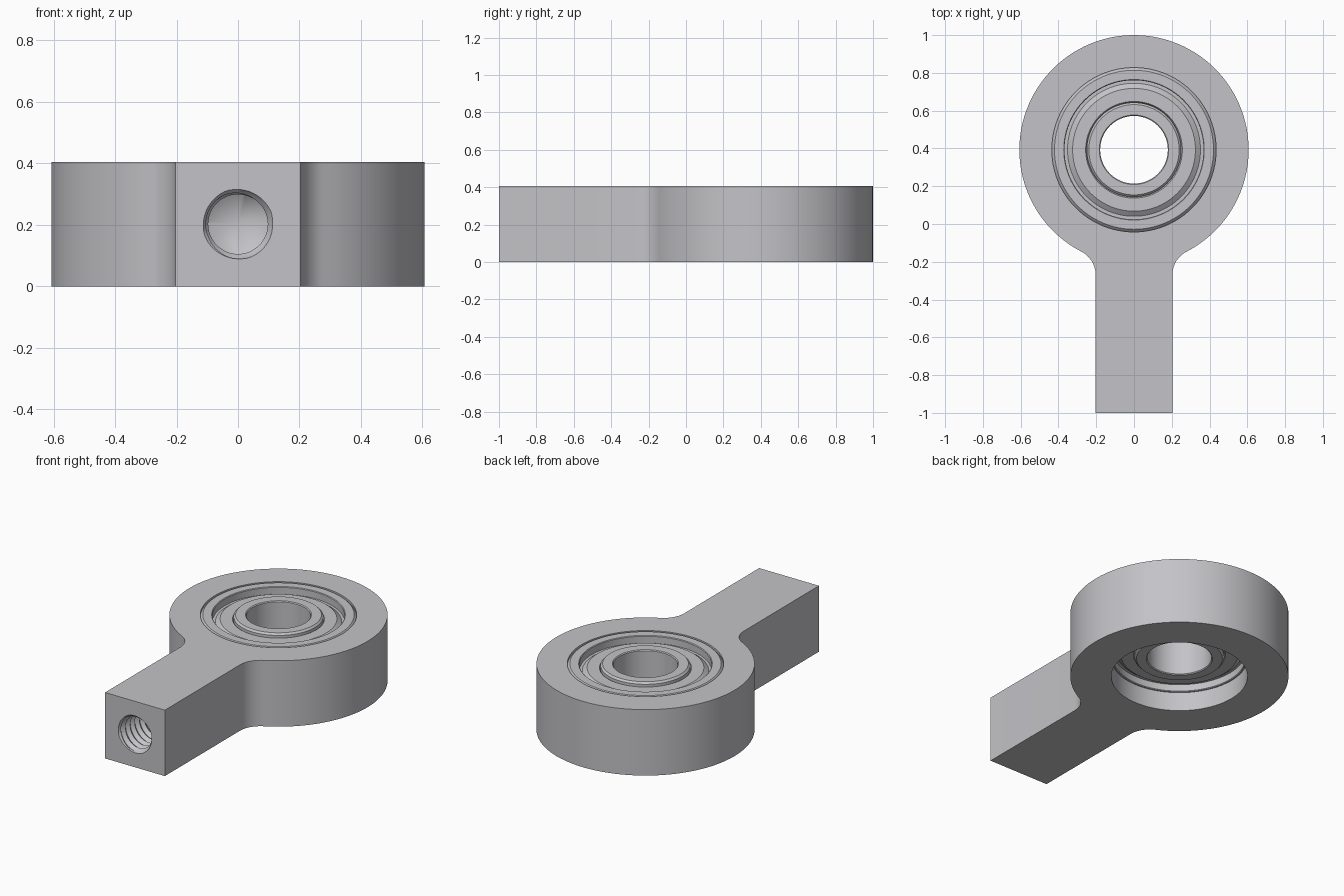
import bpy, bmesh
from math import sin, cos, pi, atan2, hypot, tan, radians

cube = bpy.data.objects.get("Cube")
if cube:
    bpy.data.objects.remove(cube, do_unlink=True)

steel = bpy.data.materials.new("steel_grey")
steel.use_nodes = True
colour = (0.55, 0.545, 0.57, 1)
steel.diffuse_color = colour
steel.node_tree.nodes["Principled BSDF"].inputs["Base Color"].default_value = colour

# Main sizes
HEIGHT, EYE_R, SHANK_W, FILLET_Y = 0.405, 0.607, 0.203, -0.27
EYE_Y = 1 - EYE_R
SEAT_R, SEAT_Z, LIP_R = 0.435, 0.115, 0.379
MID_Z, HALF = (HEIGHT + SEAT_Z) / 2, (HEIGHT - SEAT_Z) / 2


def finish(bm, name):
    bmesh.ops.recalc_face_normals(bm, faces=bm.faces)
    mesh = bpy.data.meshes.new(name)
    bm.to_mesh(mesh)
    bm.free()
    mesh.materials.append(steel)
    ob = bpy.data.objects.new(name, mesh)
    bpy.context.collection.objects.link(ob)
    return ob


def activate(ob):
    bpy.ops.object.select_all(action='DESELECT')
    ob.select_set(True)
    bpy.context.view_layer.objects.active = ob


def smooth(ob):
    activate(ob)
    bpy.ops.object.shade_smooth_by_angle(angle=radians(25))


def lathe(name, profile, segments=96):
    """Revolve a closed (radius, z) loop about the eye axis."""
    bm = bmesh.new()
    rings = [[bm.verts.new((r * cos(2 * pi * j / segments),
                            EYE_Y + r * sin(2 * pi * j / segments), z))
              for j in range(segments)] for r, z in profile]
    for a, b in zip(rings, rings[1:] + rings[:1]):
        for j in range(segments):
            k = (j + 1) % segments
            bm.faces.new((a[j], a[k], b[k], b[j]))
    return finish(bm, name)


def cylinder(name, r, z0, z1):
    bm = bmesh.new()
    bmesh.ops.create_cone(bm, cap_ends=True, segments=96, radius1=r, radius2=r, depth=z1 - z0)
    bmesh.ops.translate(bm, verts=bm.verts, vec=(0, EYE_Y, (z0 + z1) / 2))
    return finish(bm, name)


def cut(ob, cutter):
    cutter.hide_render = True
    mod = ob.modifiers.new("cut", 'BOOLEAN')
    mod.operation, mod.solver, mod.object = 'DIFFERENCE', 'EXACT', cutter
    activate(ob)
    bpy.ops.object.modifier_apply(modifier=mod.name)
    bpy.data.objects.remove(cutter, do_unlink=True)


def arc(cx, cy, r, a0, a1, n):
    return [(cx + r * cos(a0 + (a1 - a0) * i / n),
             cy + r * sin(a0 + (a1 - a0) * i / n)) for i in range(n + 1)]


# Body: round eye blended into a square shank
drop = EYE_Y - FILLET_Y
fillet_r = (SHANK_W ** 2 + drop ** 2 - EYE_R ** 2) / (2 * (EYE_R - SHANK_W))
fillet_x = SHANK_W + fillet_r
tangent = atan2(-drop, fillet_x)
half = [(SHANK_W, -1)]
half += arc(fillet_x, FILLET_Y, fillet_r, pi, pi + tangent, 10)
half += arc(0, EYE_Y, EYE_R, tangent, pi / 2, 48)[1:]
outline = half + [(-x, y) for x, y in reversed(half[:-1])]
bm = bmesh.new()
base = bm.faces.new([bm.verts.new((x, y, 0)) for x, y in outline])
top = bmesh.ops.extrude_face_region(bm, geom=[base])["geom"]
bmesh.ops.translate(bm, verts=[v for v in top if isinstance(v, bmesh.types.BMVert)],
                    vec=(0, 0, HEIGHT))
body = finish(bm, "rod_end_body")

# Stepped bore: bearing seat above a narrower lip
cut(body, cylinder("lip_cutter", LIP_R, -0.1, HEIGHT + 0.1))
cut(body, cylinder("seat_cutter", SEAT_R, SEAT_Z, HEIGHT + 0.1))


# Threaded blind hole: helical cutter with a chamfered mouth and drill tip
def thread_cutter(y0=-1.02, y1=-0.4, pitch=0.045, segments=48):
    mouth, minor, major = 0.115, 0.097, 0.112
    wave = [minor, (minor + major) / 2, major, (minor + major) / 2]
    steps = len(wave)
    bm = bmesh.new()

    def vert(j, y, r):
        a = 2 * pi * j / segments
        return bm.verts.new((r * cos(a), y, HEIGHT / 2 + r * sin(a)))

    first = [vert(j, y0, mouth) for j in range(segments)]
    last = [vert(j, y1, minor) for j in range(segments)]
    cache = {}

    def point(j, i):
        if j == segments:
            j, i = 0, i - steps
        y = y0 + pitch * (i / steps - j / segments)
        if y <= y0 + 1e-5:
            return first[j]
        if y >= y1 - 1e-5:
            return last[j]
        if (j, i) not in cache:
            cache[j, i] = vert(j, y, min(mouth, max(wave[i % steps], mouth - (y + 1))))
        return cache[j, i]

    rows = int((y1 - y0) / pitch * steps) + 3 * steps
    for i in range(rows):
        for j in range(segments):
            loop = (point(j, i), point(j + 1, i), point(j + 1, i + 1), point(j, i + 1))
            corners = list(dict.fromkeys(loop))
            if len(corners) > 2:
                bm.faces.new(corners)
    bm.faces.new(first)
    tip = bm.verts.new((0, y1 + minor / tan(radians(59)), HEIGHT / 2))
    for j in range(segments):
        bm.faces.new((last[j], last[(j + 1) % segments], tip))
    return finish(bm, "thread_cutter")


cut(body, thread_cutter())
smooth(body)


# Bearing races, symmetric about the bearing's middle plane
def race(name, r_in, r_out, bevel_in, bevel_out):
    upper = [(r_in, HALF - bevel_in), (r_in + bevel_in, HALF),
             (r_out - bevel_out, HALF), (r_out, HALF - bevel_out)]
    loop = upper + [(r, -z) for r, z in reversed(upper)]
    smooth(lathe(name, [(r, MID_Z + z) for r, z in loop]))


race("outer_race", 0.368, SEAT_R, 0.004, 0.014)
race("inner_race", 0.179, 0.25, 0.005, 0.011)

# Dished shields closing both sides between the races
for name, side in (("upper_shield", 1), ("lower_shield", -1)):
    dish = [(0.37, 0.045), (0.352, 0.045), (0.325, 0.025), (0.256, 0.025),
            (0.248, 0.04), (0.248, 0.07), (0.37, 0.07)]
    smooth(lathe(name, [(r, MID_Z + side * (HALF - d)) for r, d in dish]))
